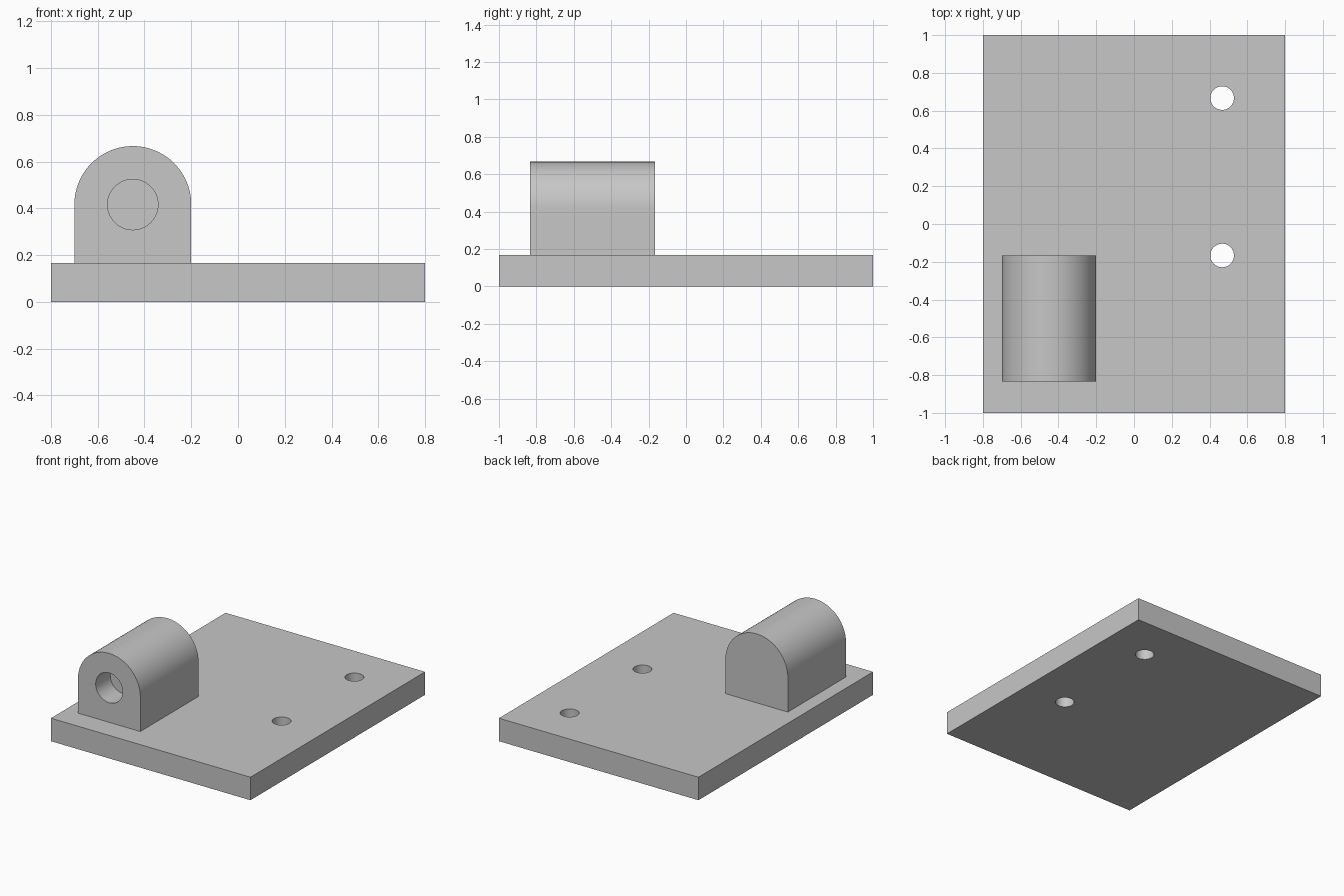
import bpy
import bmesh
from math import cos, sin, pi, radians
from mathutils import Matrix

if "Cube" in bpy.data.objects:
    bpy.data.objects.remove(bpy.data.objects["Cube"], do_unlink=True)

U = 1 / 6                      # plate thickness, the base module of the part
LUG_X, LUG_Z, LUG_R = -0.45, 2.5 * U, 0.25
LUG_FRONT, LUG_BACK = -5 * U, -U

grey = bpy.data.materials.new("plain_grey")
grey.use_nodes = True
grey.diffuse_color = (0.57, 0.57, 0.57, 1)
grey.node_tree.nodes["Principled BSDF"].inputs["Base Color"].default_value = grey.diffuse_color


def add_object(name, bm):
    bmesh.ops.recalc_face_normals(bm, faces=bm.faces)
    mesh = bpy.data.meshes.new(name)
    bm.to_mesh(mesh)
    bm.free()
    mesh.materials.append(grey)
    obj = bpy.data.objects.new(name, mesh)
    bpy.context.collection.objects.link(obj)
    return obj


def cylinder(name, radius, depth, matrix):
    bm = bmesh.new()
    bmesh.ops.create_cone(bm, cap_ends=True, segments=64, radius1=radius,
                          radius2=radius, depth=depth, matrix=matrix)
    return add_object(name, bm)


def combine(target, tool, operation):
    """Apply a boolean and discard the tool."""
    mod = target.modifiers.new(operation.lower(), "BOOLEAN")
    mod.operation = operation
    mod.solver = "EXACT"
    mod.object = tool
    bpy.context.view_layer.objects.active = target
    bpy.ops.object.modifier_apply(modifier=mod.name)
    bpy.data.objects.remove(tool, do_unlink=True)


# Flat base plate
bm = bmesh.new()
bmesh.ops.create_cube(bm, size=1, matrix=Matrix.Translation((0, 0, U / 2))
                      @ Matrix.Diagonal((1.6, 2, U, 1)))
bracket = add_object("mounting_bracket", bm)

# Round-topped lug, sunk into the plate and joined with it
bm = bmesh.new()
steps = 48
profile = [(LUG_X + LUG_R * cos(pi * i / steps), LUG_Z + LUG_R * sin(pi * i / steps))
           for i in range(steps + 1)]
profile += [(LUG_X - LUG_R, U / 2), (LUG_X + LUG_R, U / 2)]
face = bm.faces.new([bm.verts.new((x, LUG_FRONT, z)) for x, z in profile])
extruded = bmesh.ops.extrude_face_region(bm, geom=[face])["geom"]
bmesh.ops.translate(bm, vec=(0, LUG_BACK - LUG_FRONT, 0),
                    verts=[v for v in extruded if isinstance(v, bmesh.types.BMVert)])
combine(bracket, add_object("lug", bm), "UNION")

# Blind bore in the front of the lug
bore = cylinder("bore_cutter", 0.108, 2 * U,
                Matrix.Translation((LUG_X, LUG_FRONT, LUG_Z)) @ Matrix.Rotation(pi / 2, 4, "X"))
combine(bracket, bore, "DIFFERENCE")

# Two through holes in the plate
for y in (4 * U, -U):
    hole = cylinder("hole_cutter", 0.0625, 3 * U, Matrix.Translation((2.8 * U, y, U / 2)))
    combine(bracket, hole, "DIFFERENCE")

# Smooth curved walls, sharp edges
bpy.ops.object.select_all(action="DESELECT")
bracket.select_set(True)
bpy.context.view_layer.objects.active = bracket
bpy.ops.object.shade_smooth_by_angle(angle=radians(30))
